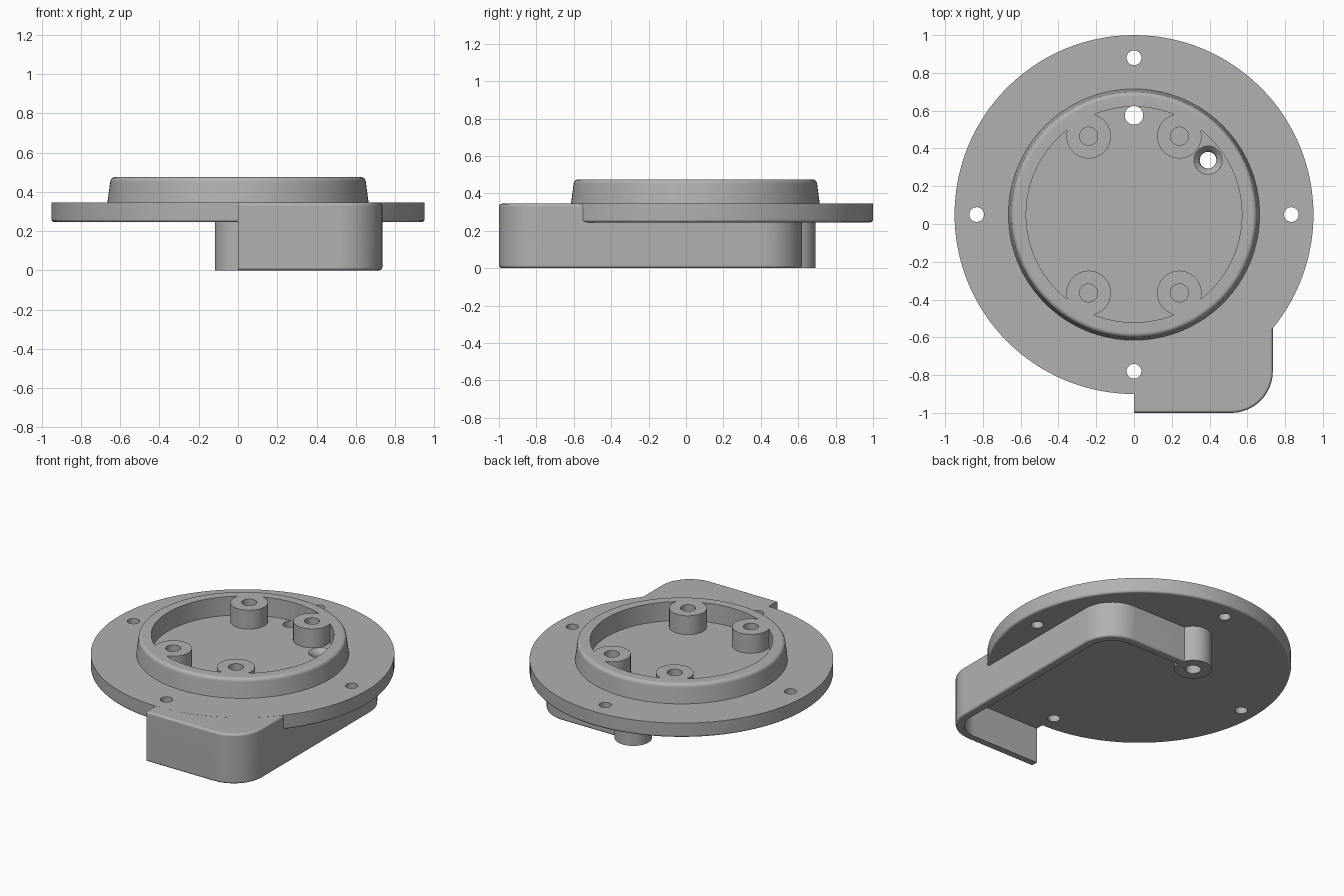
import bpy, bmesh
from math import sin, cos, pi, radians

if "Cube" in bpy.data.objects:
    bpy.data.objects.remove(bpy.data.objects["Cube"], do_unlink=True)

CY = 0.05                       # disc centre in y
BOTTOM, TOP, RIM = 0.245, 0.345, 0.475

grey = bpy.data.materials.new("plain grey")
grey.use_nodes = True
colour = (0.44, 0.44, 0.44, 1)
grey.diffuse_color = colour
grey.node_tree.nodes["Principled BSDF"].inputs["Base Color"].default_value = colour


def finish(bm, name):
    bmesh.ops.recalc_face_normals(bm, faces=bm.faces)
    mesh = bpy.data.meshes.new(name)
    bm.to_mesh(mesh)
    bm.free()
    mesh.materials.append(grey)
    ob = bpy.data.objects.new(name, mesh)
    bpy.context.collection.objects.link(ob)
    return ob


def lathe(name, profile, x, y, steps=64):
    """Spin a closed (radius, z) profile about a vertical axis."""
    bm = bmesh.new()
    verts = [bm.verts.new((r, 0, z)) for r, z in profile]
    edges = [bm.edges.new((a, b)) for a, b in zip(verts, verts[1:])]
    bmesh.ops.spin(bm, geom=verts + edges, cent=(0, 0, 0), axis=(0, 0, 1),
                   angle=2 * pi, steps=steps, use_duplicate=False)
    bmesh.ops.remove_doubles(bm, verts=bm.verts, dist=1e-4)
    bmesh.ops.translate(bm, verts=bm.verts, vec=(x, y, 0))
    return finish(bm, name)


def cylinder(name, r, x, y, z0, z1, steps=40):
    return lathe(name, [(0, z0), (r, z0), (r, z1), (0, z1)], x, y, steps)


def rounded_block(name, x0, x1, y0, y1, z0, z1, radius, bevel=0.0):
    """Block whose two +x corners are rounded, with optional edge rounding."""
    pts = [(x0, y0)]
    for cy, start in ((y0 + radius, -90), (y1 - radius, 0)):
        for i in range(13):
            a = radians(start + 7.5 * i)
            pts.append((x1 - radius + radius * cos(a), cy + radius * sin(a)))
    pts.append((x0, y1))
    bm = bmesh.new()
    face = bm.faces.new([bm.verts.new((x, y, z0)) for x, y in pts])
    new = bmesh.ops.extrude_face_region(bm, geom=[face])["geom"]
    bmesh.ops.translate(bm, vec=(0, 0, z1 - z0),
                        verts=[g for g in new if isinstance(g, bmesh.types.BMVert)])
    if bevel:
        rims = [e for e in bm.edges
                if abs(e.verts[0].co.z - e.verts[1].co.z) < 1e-5
                and max(v.co.x for v in e.verts) > x0 + 1e-4]
        bmesh.ops.bevel(bm, geom=rims, offset=bevel, segments=3,
                        profile=0.5, affect='EDGES')
    return finish(bm, name)


def combine(target, other, operation):
    other.hide_render = True
    mod = target.modifiers.new("combine", 'BOOLEAN')
    mod.operation, mod.solver, mod.object = operation, 'EXACT', other
    bpy.context.view_layer.objects.active = target
    bpy.ops.object.modifier_apply(modifier=mod.name)
    bpy.data.objects.remove(other, do_unlink=True)


# Flanged disc with the raised, slightly tapered rim
fillet = [(0.626 + 0.025 * cos(radians(a)), RIM - 0.025 + 0.025 * sin(radians(a)))
          for a in range(0, 91, 18)]
edge = [(0.935 + 0.015 * sin(radians(a)), BOTTOM + 0.015 - 0.015 * cos(radians(a)))
        for a in range(0, 91, 30)]
profile = ([(0, BOTTOM)] + edge + [(0.95, TOP), (0.665, TOP)] + fillet
           + [(0.571, RIM), (0.571, TOP), (0, TOP)])
base = lathe("flanged_base", profile, 0, CY, 128)

# Curved side wall below, hollow and open at the bottom and -x side
housing = rounded_block("side_housing", 0, 0.735, -1.0, 0.62, 0, TOP - 0.0005, 0.22, 0.015)
hollow = rounded_block("hollow_cutter", -0.3, 0.68, -0.945, 0.565, -0.1, BOTTOM + 0.001, 0.165)
combine(housing, hollow, 'DIFFERENCE')
combine(base, housing, 'UNION')

# Tubular spout underneath
combine(base, cylinder("spout", 0.117, 0, 0.575, 0, BOTTOM + 0.05), 'UNION')

# Four screw posts inside the rim
posts = [(sx * 0.24, CY + sy * 0.415) for sx in (-1, 1) for sy in (-1, 1)]
for x, y in posts:
    combine(base, cylinder("screw_post", 0.118, x, y, TOP - 0.03, RIM), 'UNION')
for x, y in posts:
    combine(base, cylinder("post_hole", 0.048, x, y, TOP + 0.005, 0.6), 'DIFFERENCE')

# Flange holes, spout bore and countersunk hole
for x, y in ((0, 0.88), (0, -0.78), (0.833, CY), (-0.833, CY)):
    combine(base, cylinder("flange_hole", 0.039, x, y, 0.1, 0.6), 'DIFFERENCE')
combine(base, cylinder("spout_bore", 0.049, 0, 0.575, -0.1, 0.6), 'DIFFERENCE')
sink = [(0, 0.1), (0.044, 0.1), (0.044, 0.3), (0.052, 0.325),
        (0.075, TOP), (0.075, TOP + 0.05), (0, TOP + 0.05)]
combine(base, lathe("countersink", sink, 0.392, 0.338, 40), 'DIFFERENCE')

# Smooth shading with crisp edges
bpy.ops.object.select_all(action='DESELECT')
base.select_set(True)
bpy.context.view_layer.objects.active = base
bpy.ops.object.shade_smooth_by_angle(angle=radians(35))
weighted = base.modifiers.new("weighted_normals", 'WEIGHTED_NORMAL')
weighted.keep_sharp = True
